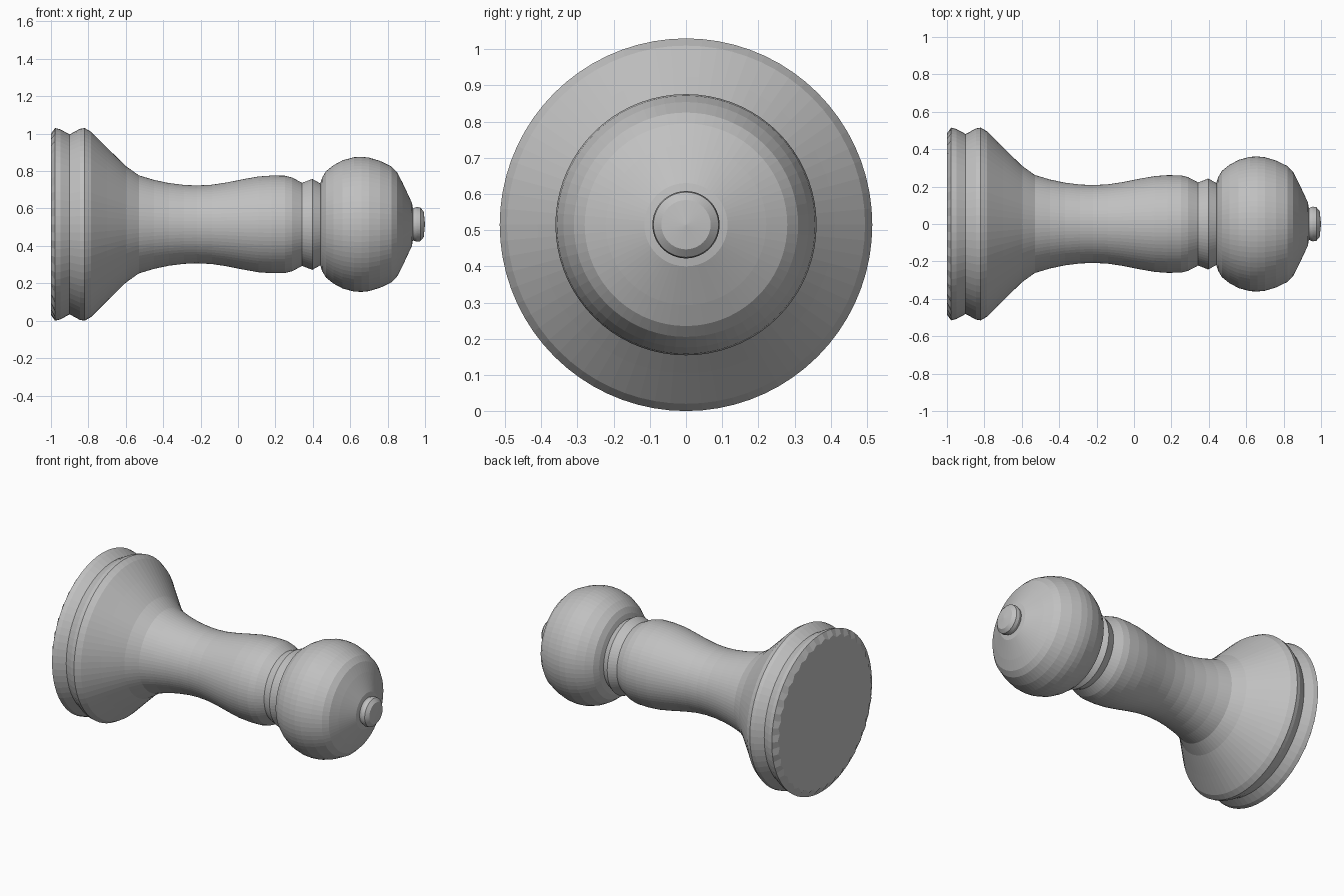
import bpy, bmesh
from math import sin, cos, tau

SEGMENTS = 72
AXIS_Z = 0.515

old = bpy.data.objects.get("Cube")
if old:
    bpy.data.objects.remove(old, do_unlink=True)

grey = bpy.data.materials.new("plain grey")
grey.use_nodes = True
colour = (0.53, 0.53, 0.53, 1)
grey.diffuse_color = colour
grey.node_tree.nodes["Principled BSDF"].inputs["Base Color"].default_value = colour


def lathe(name, profile, notched=None):
    """Turn (x, radius) points about the x axis; one ring may be notched."""
    bm = bmesh.new()
    rings = []
    for index, (x, radius) in enumerate(profile):
        if radius == 0:
            rings.append([bm.verts.new((x, 0, AXIS_Z))] * SEGMENTS)
            continue
        ring = []
        for i in range(SEGMENTS):
            r = radius * (0.96 if index == notched and i % 2 else 1)
            a = tau * i / SEGMENTS
            ring.append(bm.verts.new((x, r * cos(a), AXIS_Z + r * sin(a))))
        rings.append(ring)
    for low, high in zip(rings, rings[1:]):
        for i in range(SEGMENTS):
            j = (i + 1) % SEGMENTS
            corners = dict.fromkeys((low[i], low[j], high[j], high[i]))
            face = bm.faces.new(list(corners))
            # Face every panel away from the turning axis
            face.normal_update()
            mid = face.calc_center_median()
            run = high[0].co.x - low[0].co.x
            rise = (high[0].co.yz - low[0].co.yz).length
            if run > 1e-5 or rise < 1e-5:
                out = face.normal.y * mid.y + face.normal.z * (mid.z - AXIS_Z)
            else:
                out = -face.normal.x if low[0].co.x < 0 else face.normal.x
            if out < 0:
                face.normal_flip()
    mesh = bpy.data.meshes.new(name)
    bm.to_mesh(mesh)
    bm.free()
    mesh.materials.append(grey)
    obj = bpy.data.objects.new(name, mesh)
    bpy.context.collection.objects.link(obj)
    return obj


# Flange with a notched rim around the flat foot
lathe("foot_flange", [(-1, 0), (-1, 0.485), (-0.978, 0.515), (-0.95, 0.508),
                      (-0.9, 0.481)], notched=1)

# Flared base above the groove
lathe("flared_base", [(-0.9, 0.481), (-0.845, 0.511), (-0.82, 0.515),
                      (-0.785, 0.495), (-0.7, 0.41), (-0.6, 0.312),
                      (-0.53, 0.262)])

# Waisted stem
lathe("stem", [(-0.53, 0.262), (-0.45, 0.238), (-0.37, 0.221),
               (-0.29, 0.211), (-0.22, 0.208), (-0.14, 0.212),
               (-0.06, 0.224), (0.03, 0.242), (0.11, 0.256),
               (0.18, 0.261), (0.25, 0.26), (0.29, 0.25), (0.343, 0.222)])

# Ridged collar between stem and head
lathe("collar", [(0.343, 0.222), (0.397, 0.243), (0.44, 0.219)])

# Rounded head
lathe("head", [(0.44, 0.219), (0.45, 0.25), (0.47, 0.284), (0.51, 0.316),
               (0.56, 0.343), (0.62, 0.359), (0.66, 0.361), (0.7, 0.357),
               (0.76, 0.339), (0.82, 0.31), (0.85, 0.28), (0.88, 0.222),
               (0.93, 0.115), (0.935, 0.085)])

# Small end knob
lathe("end_knob", [(0.935, 0.085), (0.955, 0.093), (0.975, 0.09),
                   (0.993, 0.068), (1, 0)])
